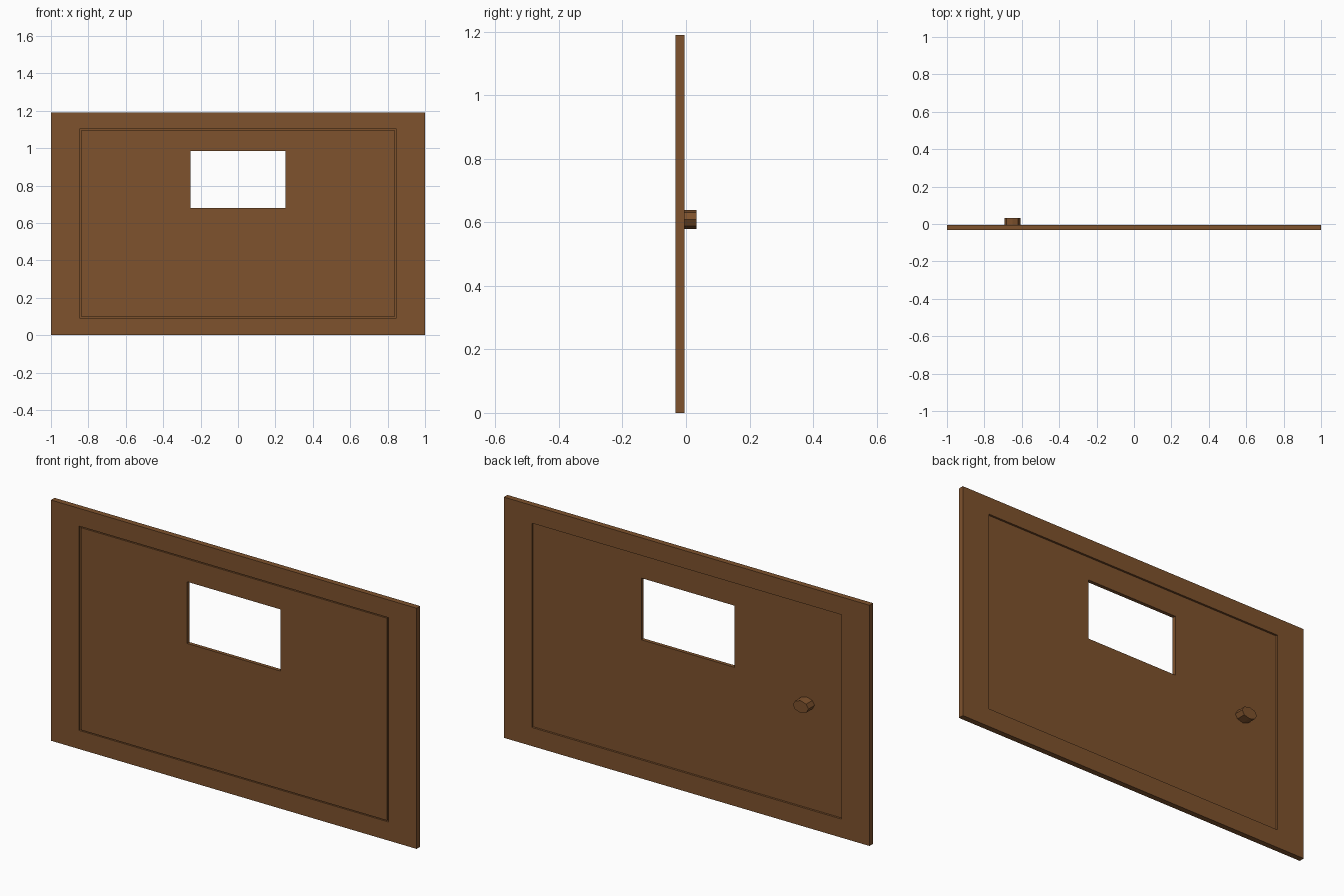
import bpy, bmesh, math

if "Cube" in bpy.data.objects:
    bpy.data.objects.remove(bpy.data.objects["Cube"])

wood = bpy.data.materials.new("brown wood")
wood.diffuse_color = (0.209, 0.084, 0.026, 1)
wood.use_nodes = True
wood.node_tree.nodes["Principled BSDF"].inputs["Base Color"].default_value = wood.diffuse_color

F, B = -0.033, -0.005            # front and back faces of the slab
W0, W1, Z0, Z1 = -0.255, 0.255, 0.68, 0.985   # window


def ring(bm, x0, x1, z0, z1, y):
    return [bm.verts.new((x, y, z)) for x, z in ((x0, z0), (x1, z0), (x1, z1), (x0, z1))]


def loft(name, rings):
    """Join a closed sequence of rectangular rings into one solid frame."""
    bm = bmesh.new()
    rs = [ring(bm, *r) for r in rings]
    for a, b in zip(rs, rs[1:] + rs[:1]):
        for i in range(4):
            j = (i + 1) % 4
            bm.faces.new((a[i], a[j], b[j], b[i]))
    return finish(name, bm)


def finish(name, bm):
    bmesh.ops.recalc_face_normals(bm, faces=bm.faces)
    me = bpy.data.meshes.new(name)
    bm.to_mesh(me)
    bm.free()
    ob = bpy.data.objects.new(name, me)
    bpy.context.collection.objects.link(ob)
    me.materials.append(wood)
    return ob


# slab: border, front groove, window hole and recessed back panel
outer = (-1, 1, 0, 1.19)
edge = (-0.847, 0.847, 0.092, 1.102)
inner = (-0.837, 0.837, 0.097, 1.097)
hole = (W0, W1, Z0, Z1)
G, R = F + 0.01, B - 0.01        # groove and recess depth
loft("door_slab", [outer + (F,), edge + (F,), edge + (G,), inner + (G,), inner + (F,),
                   hole + (F,), hole + (R,), edge + (R,), edge + (B,), outer + (B,)])

# handle: low-sided oval peg on the back
bm = bmesh.new()
bmesh.ops.create_cone(bm, cap_ends=True, segments=8, radius1=1, radius2=1, depth=1)
for v in bm.verts:
    x, y, z = v.co
    v.co = (-0.65 + 0.043 * x, 0.009 + 0.048 * z, 0.609 + 0.03 * y)
finish("door_handle", bm)
